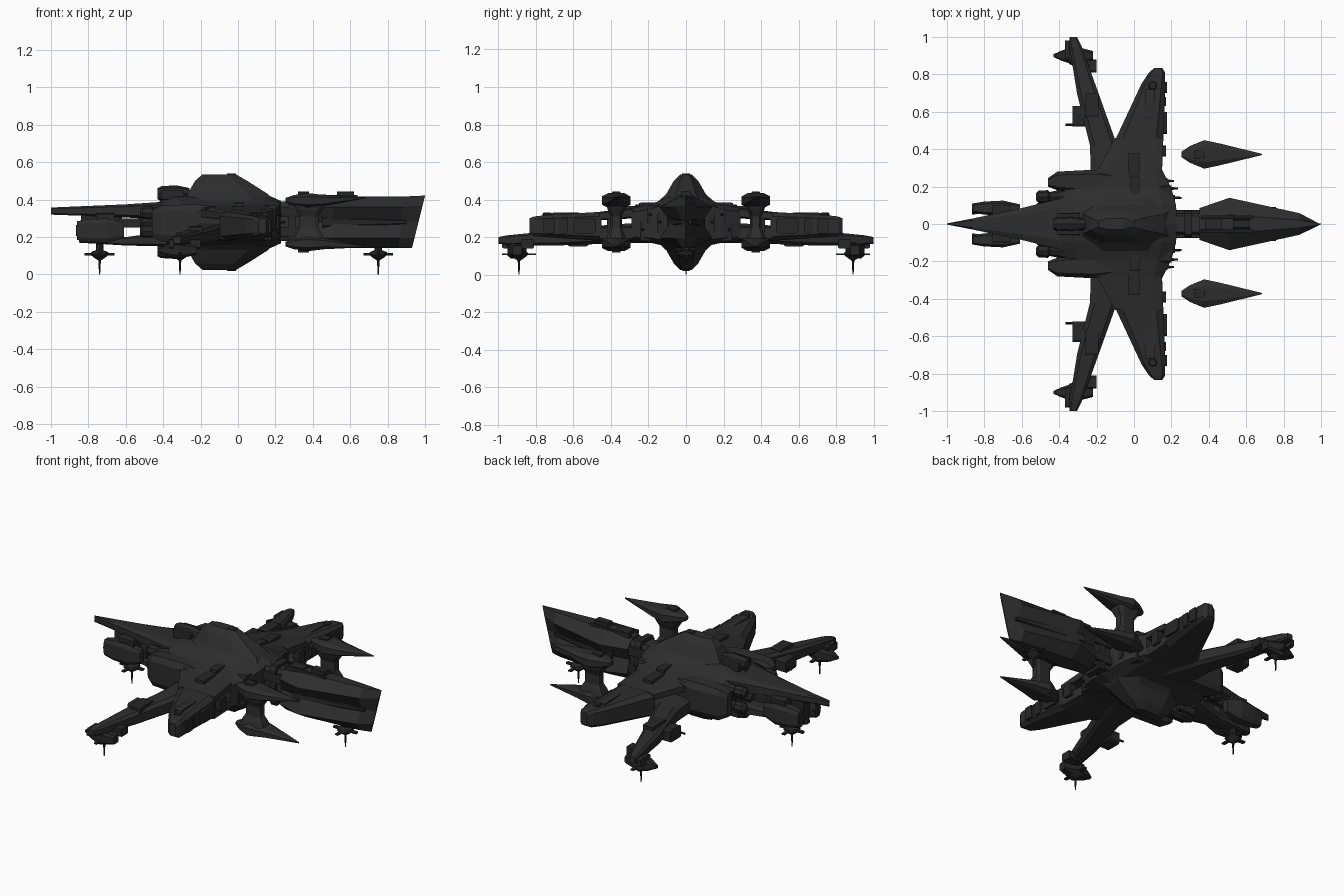
import bpy, bmesh, math
from mathutils import Vector

MID = 0.28  # height of the plane about which most parts mirror


def material(name, v):
    m = bpy.data.materials.new(name)
    m.diffuse_color = (v, v, v, 1)
    return m


HULL = material("charcoal hull", 0.026)
TRIM = material("dark trim", 0.02)


def ring(ax, p, a0, a1, b0, b1, c=0.35):
    """Chamfered rectangle across axis ax at position p."""
    am, ah, bm, bh = (a0 + a1) / 2, (a1 - a0) / 2, (b0 + b1) / 2, (b1 - b0) / 2
    k = 1 - c
    pts = [(am + u * ah, bm + v * bh) for u, v in
           ((1, k), (k, 1), (-k, 1), (-1, k), (-1, -k), (-k, -1), (k, -1), (1, -k))]
    if ax == 'x':
        return [(p, a, b) for a, b in pts]
    if ax == 'y':
        return [(a, p, b) for a, b in pts]
    return [(a, b, p) for a, b in pts]


def loft(name, rings, mat=HULL, my=False, mz=False):
    """Skin rings of points; mirror across y = 0 and / or the mid plane."""
    bm = bmesh.new()
    for sy in ((1, -1) if my else (1,)):
        for sz in ((1, -1) if mz else (1,)):
            vs = [[bm.verts.new((x, y * sy, MID + (z - MID) * sz)) for x, y, z in r] for r in rings]
            n = len(vs[0])
            for r, s in zip(vs, vs[1:]):
                for i in range(n):
                    j = (i + 1) % n
                    bm.faces.new((r[i], r[j], s[j], s[i]))
            bm.faces.new(vs[0])
            bm.faces.new(vs[-1])
    bmesh.ops.recalc_face_normals(bm, faces=bm.faces)
    me = bpy.data.meshes.new(name)
    bm.to_mesh(me)
    bm.free()
    me.materials.append(mat)
    ob = bpy.data.objects.new(name, me)
    bpy.context.collection.objects.link(ob)
    return ob


def box(name, x0, x1, y0, y1, z0, z1, mat=TRIM, my=False, mz=False, c=0.2):
    return loft(name, [ring('x', x0, y0, y1, z0, z1, c), ring('x', x1, y0, y1, z0, z1, c)], mat, my, mz)


def lathe(name, ax, cx, cy, cz, prof, mat=TRIM, my=False, mz=False):
    """Octagonal turned part: prof holds (offset along axis, radius)."""
    rings = []
    for t, r in prof:
        cs = [(r * math.cos(k * math.pi / 4), r * math.sin(k * math.pi / 4)) for k in range(8)]
        rings.append([(cx + t, cy + a, cz + b) if ax == 'x' else (cx + a, cy + b, cz + t) for a, b in cs])
    return loft(name, rings, mat, my, mz)


# --- central hull, with slotted root and forward wings
loft("central_hull", [ring('y', y, *v) for y, v in (
    (0, (-0.42, 0.23, 0.13, 0.43, 0.25)), (0.10, (-0.41, 0.225, 0.15, 0.41, 0.25)),
    (0.19, (-0.37, 0.20, 0.17, 0.375, 0.25)), (0.29, (-0.22, 0.15, 0.18, 0.355, 0.25)))], my=True)
loft("wing_root_upper", [ring('y', 0.28, -0.2, 0.15, 0.30, 0.357, 0.3),
                         ring('y', 0.46, -0.1, 0.157, 0.29, 0.335, 0.3)], my=True)
loft("wing_root_lower", [ring('y', 0.28, -0.2, 0.15, 0.18, 0.26, 0.3),
                         ring('y', 0.46, -0.1, 0.157, 0.18, 0.26, 0.3)], my=True)
loft("forward_wing", [ring('y', 0.45, -0.1, 0.157, 0.18, 0.335, 0.3), ring('y', 0.75, 0.04, 0.167, 0.2, 0.317, 0.3),
                      ring('y', 0.81, 0.08, 0.167, 0.205, 0.31, 0.3),
                      ring('y', 0.835, 0.11, 0.15, 0.22, 0.3, 0.3)], my=True)
for i, (y0, y1) in enumerate(((0.36, 0.42), (0.48, 0.6), (0.63, 0.68), (0.7, 0.76))):
    box(f"wing_edge_block_{i}", 0.13, 0.172 + 0.005 * (i % 2), y0, y1, 0.22, 0.3, my=True)
box("wing_panel", 0.06, 0.11, 0.56, 0.72, 0.3, 0.331, HULL, my=True)
lathe("wing_hatch", 'z', 0.1, 0.74, 0.3, [(0, 0.025), (0.025, 0.025), (0.03, 0.018)], my=True)
box("root_panel", -0.03, 0.03, 0.25, 0.38, 0.34, 0.367, my=True)

# --- rear wings with gun boxes and tip pods
loft("rear_wing", [ring('y', y, *v) for y, v in (
    (0.2, (-0.23, 0.0, 0.17, 0.28)), (0.42, (-0.235, -0.09, 0.165, 0.265)),
    (0.7, (-0.305, -0.19, 0.155, 0.235)), (0.95, (-0.345, -0.28, 0.158, 0.21)),
    (1.0, (-0.345, -0.305, 0.165, 0.2)))], my=True)
box("rear_wing_panel", -0.26, -0.19, 0.57, 0.7, 0.22, 0.258, my=True)
box("gun_box", -0.33, -0.25, 0.52, 0.63, 0.15, 0.225, my=True)
lathe("gun_barrel", 'x', -0.28, 0.53, 0.18, [(-0.085, 0.006), (0.03, 0.008)], my=True)
loft("tip_pod", [ring('x', x, 0.9 - w, 0.9 + w, 0.13 - h, 0.13 + h) for x, w, h in (
    (-0.43, 0.008, 0.008), (-0.38, 0.03, 0.03), (-0.32, 0.05, 0.045), (-0.22, 0.025, 0.025))], TRIM, my=True)
box("tip_fin", -0.3, -0.2, 0.81, 0.88, 0.14, 0.19, my=True)
box("tip_fork", -0.37, -0.345, 0.88, 0.98, 0.14, 0.19, my=True)

# --- sensor masts below the wing tips, nose and tail
for nm, x, y, my in (("wing", -0.31, 0.89, True), ("tail", -0.74, 0, False), ("nose", 0.75, 0, False)):
    lathe(nm + "_mast", 'z', x, y, 0, [(0, 0.003), (0.075, 0.007), (0.09, 0.03), (0.107, 0.05),
                                      (0.12, 0.045), (0.13, 0.02), (0.17, 0.02)], my=my)
    box(nm + "_mast_spike", x - 0.08, x + 0.08, y - 0.012, y + 0.012, 0.102, 0.114, my=my)
    box(nm + "_mast_crossbar", x - 0.01, x + 0.01, y - 0.09, y + 0.09, 0.104, 0.114, my=my)

# --- faceted domes above and below
loft("dome", [ring('z', z, *v) for z, v in (
    (0.535, (-0.19, -0.01, -0.03, 0.03, 0.5)), (0.50, (-0.23, 0.05, -0.065, 0.065, 0.5)),
    (0.43, (-0.27, 0.16, -0.105, 0.105, 0.5)), (0.36, (-0.3, 0.22, -0.18, 0.18, 0.5)))], mz=True)
box("dome_cap", -0.06, -0.01, -0.02, 0.02, 0.52, 0.54, mz=True)
box("dome_ridge", -0.02, 0.03, 0.1, 0.25, 0.35, 0.385, my=True, mz=True)

# --- turrets behind the domes
lathe("turret", 'x', -0.36, 0, 0.432, [(-0.07, 0.03), (-0.05, 0.04), (0.03, 0.045), (0.1, 0.03)], mz=True)
box("turret_cheek", -0.41, -0.29, 0.03, 0.06, 0.4, 0.45, my=True, mz=True)

# --- flank nacelles and engines
loft("nacelle", [ring('x', x, *v) for x, v in (
    (-0.46, (0.2, 0.245, 0.2, 0.345)), (-0.41, (0.18, 0.28, 0.175, 0.37)),
    (-0.22, (0.16, 0.29, 0.17, 0.375)), (-0.1, (0.15, 0.28, 0.19, 0.36)))], my=True)
for i, (y, z) in enumerate(((0.145, 0.33), (0.145, 0.23), (0.085, 0.28))):
    lathe(f"engine_{i}", 'x', -0.45, y, z, [(-0.075, 0.018), (-0.06, 0.033), (-0.01, 0.036), (0.0, 0.026),
                                           (0.08, 0.042)], my=True)
# --- bow flank machinery
for i, (x, y, z) in enumerate(((0.22, 0.12, 0.28), (0.2, 0.17, 0.32), (0.18, 0.21, 0.24))):
    box(f"flank_block_{i}", 0.05, x, y - 0.035, y + 0.035, z - 0.06, z + 0.05, my=True)
    lathe(f"flank_gun_{i}", 'x', x, y + 0.02, z, [(-0.03, 0.01), (0.035, 0.005)], my=True)

# --- neck and prow
box("neck", 0.15, 0.42, -0.055, 0.055, 0.18, 0.39, HULL)
box("neck_pipe", 0.18, 0.4, 0.05, 0.075, 0.31, 0.36, my=True, mz=True)
box("neck_collar", 0.27, 0.31, -0.07, 0.07, 0.16, 0.41)


def prow_ring(x, w, top, waist, rake=0.0):
    half = [(0.35 * w, top), (w, top - 0.055), (waist * w, 0.28), (w, 0.195), (0.35 * w, 0.142)]
    pts = half + [(-y, z) for y, z in reversed(half)]
    return [(x - rake * (0.42 - z) / 0.28, y, z) for y, z in pts]


loft("prow", [prow_ring(0.35, 0.085, 0.405, 0.75), prow_ring(0.51, 0.14, 0.415, 0.6),
              prow_ring(0.89, 0.058, 0.417, 0.3, 0.03), prow_ring(1.0, 0.004, 0.422, 0.9, 0.07)])
box("prow_deck_frame", 0.36, 0.64, 0.03, 0.045, 0.4, 0.424, my=True)
box("prow_deck_house", 0.53, 0.62, -0.025, 0.025, 0.4, 0.445)
box("prow_deck_block", 0.38, 0.47, -0.03, 0.03, 0.4, 0.428)
loft("prow_side_rib", [ring('x', 0.45, 0.06, 0.1, 0.25, 0.31), ring('x', 0.9, 0.01, 0.03, 0.27, 0.29)], TRIM, my=True)

# --- detached side pods: spiked heads joined by a waisted column
loft("pod_spike", [ring('x', x, 0.372 - w, 0.372 + w, z0, z1, 0.45) for x, w, z0, z1 in (
    (0.255, 0.015, 0.385, 0.41), (0.3, 0.045, 0.365, 0.425), (0.375, 0.076, 0.355, 0.435),
    (0.46, 0.058, 0.365, 0.425), (0.685, 0.003, 0.408, 0.414))], my=True, mz=True)
loft("pod_column", [ring('z', z, 0.38 - a, 0.38 + a, 0.372 - b, 0.372 + b) for z, a, b in (
    (0.17, 0.09, 0.055), (0.215, 0.07, 0.045), (0.25, 0.05, 0.03), (0.31, 0.05, 0.03),
    (0.345, 0.07, 0.045), (0.39, 0.09, 0.055))], my=True)
box("pod_top_block", 0.32, 0.38, 0.35, 0.394, 0.42, 0.443, my=True, mz=True)

# --- tail: long upper spike, shorter lower spike, pods slung on both sides
loft("tail_spike", [ring('x', x, -w, w, z0, z1) for x, w, z0, z1 in (
    (-1.0, 0.003, 0.32, 0.358), (-0.86, 0.03, 0.315, 0.364), (-0.6, 0.085, 0.305, 0.375),
    (-0.38, 0.14, 0.29, 0.39))])
loft("tail_keel", [ring('x', x, -w, w, z0, z1) for x, w, z0, z1 in (
    (-0.85, 0.02, 0.17, 0.19), (-0.6, 0.05, 0.155, 0.2), (-0.38, 0.11, 0.15, 0.23))])
box("tail_web", -0.84, -0.62, -0.03, 0.03, 0.17, 0.33)
loft("tail_pod", [ring('x', x, 0.085 - w, 0.085 + w, 0.235 - h, 0.235 + h) for x, w, h in (
    (-0.86, 0.025, 0.05), (-0.8, 0.035, 0.06), (-0.7, 0.04, 0.065), (-0.61, 0.02, 0.04))], my=True)
box("tail_pod_arm", -0.76, -0.66, 0.0, 0.1, 0.27, 0.33, my=True)
lathe("tail_thruster", 'x', -0.84, 0.08, 0.235, [(-0.025, 0.03), (0.03, 0.022)], my=True)
box("tail_strut", -0.64, -0.5, 0.03, 0.06, 0.25, 0.3, my=True)
